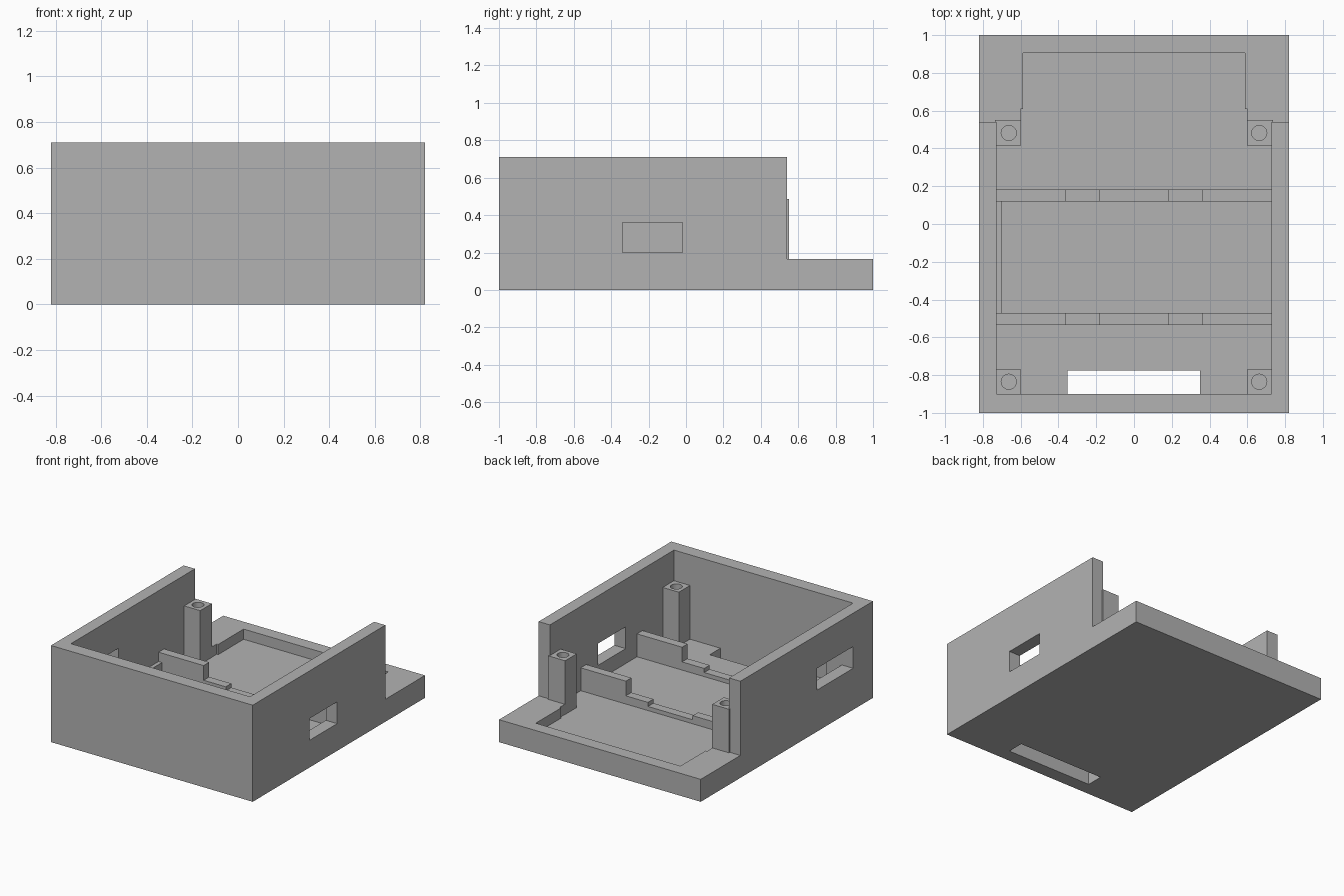
import bpy, bmesh
from mathutils import Vector

cube = bpy.data.objects.get("Cube")
if cube:
    bpy.data.objects.remove(cube, do_unlink=True)

# Single plain grey plastic
grey = bpy.data.materials.new("grey_plastic")
grey.use_nodes = True
colour = (0.45, 0.45, 0.45, 1)
grey.diffuse_color = colour
grey.node_tree.nodes["Principled BSDF"].inputs["Base Color"].default_value = colour


def prism(name, outline, axis, start, end):
    """Extrude a 2D outline along an axis; the outline uses the other two axes in order."""
    def point(p, d):
        c = list(p)
        c.insert("xyz".index(axis), d)
        return Vector(c)
    bm = bmesh.new()
    face = bm.faces.new([bm.verts.new(point(p, start)) for p in outline])
    top = bmesh.ops.extrude_face_region(bm, geom=[face])["geom"]
    verts = [g for g in top if isinstance(g, bmesh.types.BMVert)]
    bmesh.ops.translate(bm, verts=verts, vec=point((0, 0), end - start))
    bmesh.ops.recalc_face_normals(bm, faces=bm.faces)
    mesh = bpy.data.meshes.new(name)
    bm.to_mesh(mesh)
    bm.free()
    mesh.materials.append(grey)
    obj = bpy.data.objects.new(name, mesh)
    bpy.context.collection.objects.link(obj)
    return obj


def box(name, x, y, z):
    return prism(name, [(x[0], y[0]), (x[1], y[0]), (x[1], y[1]), (x[0], y[1])], "z", *z)


def cut(obj, cutter):
    """Subtract the cutter from the object and remove the cutter."""
    cutter.hide_render = True
    mod = obj.modifiers.new("cut", "BOOLEAN")
    mod.operation = "DIFFERENCE"
    mod.solver = "EXACT"
    mod.object = cutter
    bpy.context.view_layer.objects.active = obj
    bpy.ops.object.modifier_apply(modifier=mod.name)
    bpy.data.objects.remove(cutter, do_unlink=True)


def mirrored(half):
    """Complete a right-hand half outline with its mirror image."""
    return half + [(-x, y) for x, y in reversed(half)]


FLOOR = 0.09

# Tray with tall walls and a low open back ledge
tray = prism("tray", [(-1, 0), (1, 0), (1, 0.165), (0.54, 0.165), (0.54, 0.71), (-1, 0.71)],
             "x", -0.82, 0.82)
pocket = [(0.728, -0.9), (0.728, 0.55), (0.6, 0.55), (0.6, 0.61), (0.588, 0.61), (0.588, 0.905)]
cut(tray, prism("cavity_cutter", mirrored(pocket), "z", FLOOR, 1))

# Floor slot and side wall openings
cut(tray, box("slot_cutter", (-0.353, 0.35), (-0.9, -0.775), (-0.1, 0.2)))
cut(tray, box("right_opening_cutter", (0.65, 0.9), (-0.34, -0.02), (0.2, 0.36)))
cut(tray, box("left_opening_cutter", (-0.9, -0.65), (-0.77, -0.35), (0.305, 0.465)))

# Corner screw posts with blind holes
for side, sx in (("left", 1), ("right", -1)):
    for end, y0, y1, cy in (("front", -0.905, -0.77, -0.835), ("back", 0.415, 0.55, 0.482)):
        xs = sorted((sx * 0.598, sx * 0.735))
        post = box(f"{end}_{side}_post", xs, (y0, y1), (FLOOR - 0.01, 0.485))
        bpy.ops.mesh.primitive_cylinder_add(vertices=32, radius=0.04, depth=0.4,
                                            location=(sx * 0.663, cy, 0.5))
        hole = bpy.context.object
        hole.data.materials.append(grey)
        bpy.context.view_layer.update()
        cut(post, hole)

# Stepped support rails across the floor
steps = [(0.735, FLOOR - 0.01), (0.735, 0.258), (0.362, 0.258), (0.362, 0.15),
         (0.182, 0.15), (0.182, 0.12)]
for name, y0 in (("front_rail", -0.535), ("back_rail", 0.118)):
    prism(name, mirrored(steps), "y", y0, y0 + 0.064)

# Narrow ledge along one side wall, between the rails
box("side_ledge", (-0.735, -0.7), (-0.48, 0.125), (FLOOR - 0.01, 0.19))
